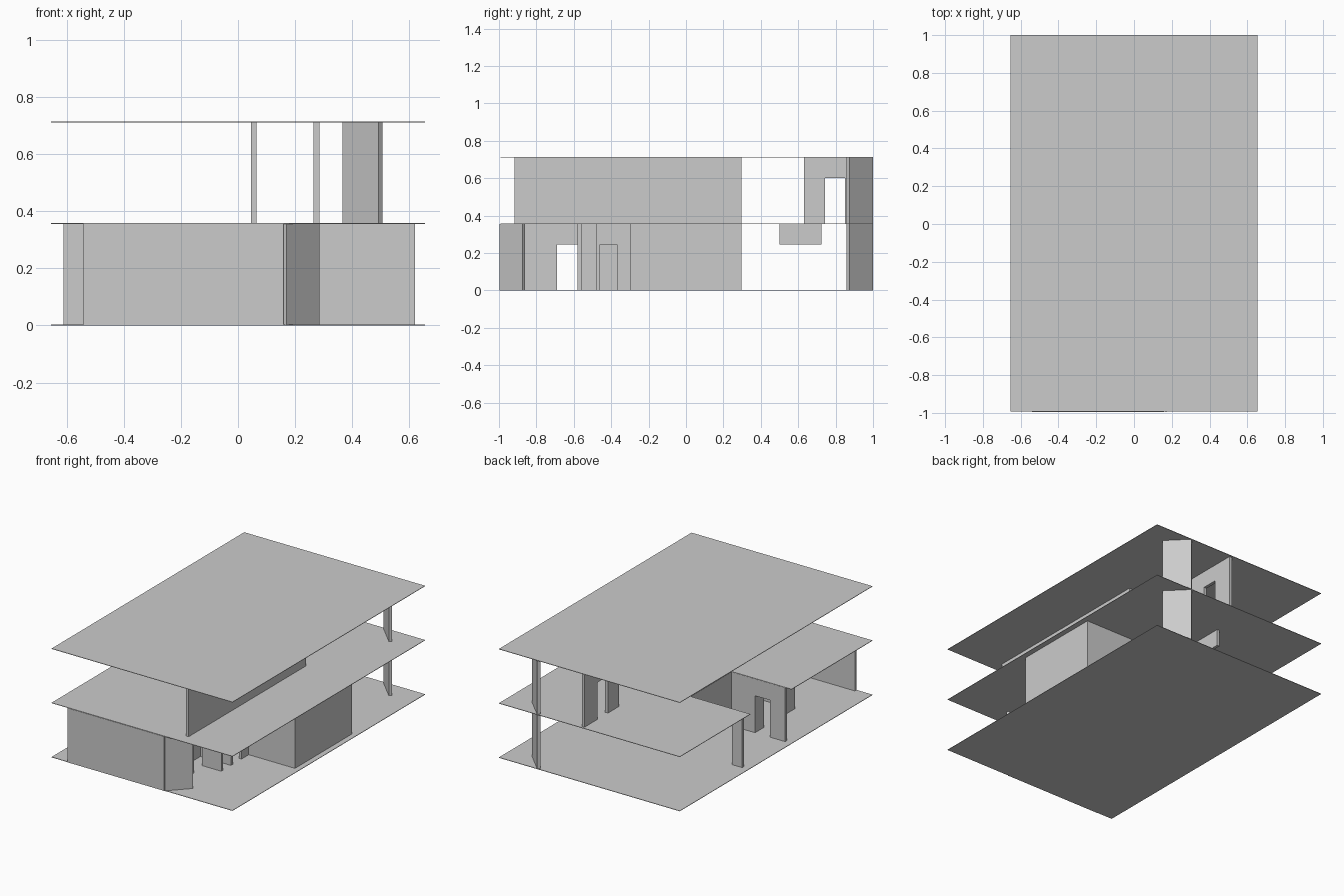
import bpy, bmesh
from mathutils import Vector

if "Cube" in bpy.data.objects:
    bpy.data.objects.remove(bpy.data.objects["Cube"])

FLOOR, STOREY, DOOR = 0.0, 0.355, 0.245
T = 0.02  # wall thickness


def prism(bm, outline, z0, z1):
    """Extrude a counter-clockwise plan outline between two heights."""
    face = bm.faces.new([bm.verts.new((x, y, z0)) for x, y in outline])
    top = bmesh.ops.extrude_face_region(bm, geom=[face])["geom"]
    for v in top:
        if isinstance(v, bmesh.types.BMVert):
            v.co.z = z1


def finish(bm, name):
    bmesh.ops.recalc_face_normals(bm, faces=bm.faces)
    mesh = bpy.data.meshes.new(name)
    bm.to_mesh(mesh)
    bm.free()
    bpy.context.collection.objects.link(bpy.data.objects.new(name, mesh))


def slab(name, outline, z):
    bm = bmesh.new()
    prism(bm, outline, z, z + 0.003)
    finish(bm, name)


def wall(name, p, q, level=0, door=None):
    """Wall centred on p-q; door = distances along the wall of the opening."""
    p, q = Vector(p), Vector(q)
    d = (q - p).normalized()
    n = Vector((-d.y, d.x)) * T / 2
    z0 = FLOOR + level * STOREY
    length = (q - p).length
    pieces = [(0, length, 0)]
    if door:
        a, b = door
        pieces = [(0, a, 0), (a, b, DOOR), (b, length, 0)]
    bm = bmesh.new()
    for a, b, lift in pieces:
        if b - a < 1e-4:
            continue
        s, e = p + d * a, p + d * b
        prism(bm, [s - n, e - n, e + n, s + n], z0 + lift, z0 + STOREY)
    finish(bm, name)


# floor, upper floor with a notch on the left, and roof
X, Y0, Y1 = 0.655, -0.993, 1.0
plan = [(-X, Y0), (X, Y0), (X, Y1), (-X, Y1)]
notched = plan + [(-X, 0.27), (-0.215, 0.27), (-0.215, -0.156), (-X, -0.156)]
slab("ground_slab", plan, 0)
slab("upper_slab", notched, STOREY)
slab("roof_slab", plan, 2 * STOREY)

# ground storey: front wall, entrance and recess
wall("front_wall", (-0.54, -0.985), (0.16, -0.985))
wall("front_angled_wall", (0.162, -0.99), (0.278, -0.868))
wall("entrance_wall", (0.155, -0.98), (0.155, -0.56), door=(0.29, 0.40))
wall("entrance_return", (0.145, -0.57), (0.285, -0.57))
wall("recess_wall", (0.05, -0.47), (0.285, -0.47))
wall("recess_side", (0.055, -0.57), (0.055, -0.47))
wall("passage_wall", (-0.38, -0.565), (0.06, -0.565))
wall("side_door_wall", (0.275, -0.48), (0.275, -0.29), door=(0.02, 0.11))

# right bay
wall("bay_side_wall", (0.61, -0.296), (0.61, 0.296))
for side, label in ((-1, "front"), (1, "back")):
    wall("bay_" + label + "_wall", (0.27, side * 0.286), (0.61, side * 0.286))

# walls around the left courtyard
wall("courtyard_front_wall", (-0.61, -0.165), (-0.21, -0.165), door=(0.11, 0.222))
wall("courtyard_inner_wall", (-0.21, -0.165), (-0.21, 0.28))
wall("courtyard_post", (-0.61, 0.28), (-0.537, 0.28))
wall("left_room_wall", (-0.382, -0.57), (-0.382, -0.155), door=(0.215, 0.325))

# beam over the rear interior opening
bm = bmesh.new()
prism(bm, [(-0.075, 0.5), (-0.056, 0.5), (-0.056, 0.725), (-0.075, 0.725)], DOOR, STOREY)
finish(bm, "rear_beam")

# upper storey
wall("upper_long_wall", (0.275, -0.917), (0.275, 0.296), 1)
wall("upper_door_wall", (0.055, 0.63), (0.055, 0.985), 1, door=(0.113, 0.22))

# angled rear wall on both storeys
for level in (0, 1):
    wall("rear_angled_wall_%d" % level, (0.372, 0.992), (0.498, 0.866), level)
